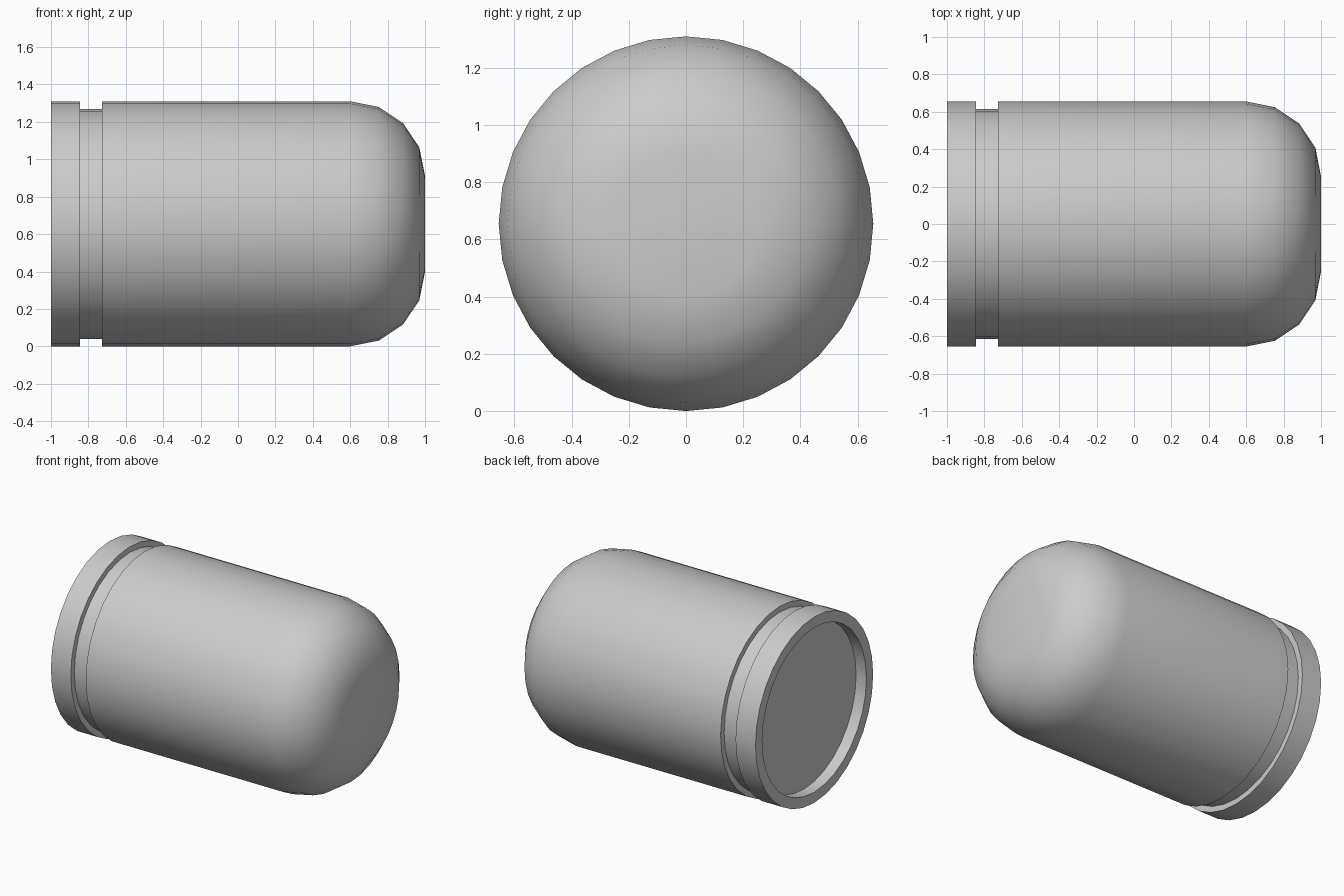
import bpy, bmesh, math

if "Cube" in bpy.data.objects:
    bpy.data.objects.remove(bpy.data.objects["Cube"])

SIDES = 32
R = 0.655          # outer radius, also the height of the axis
ROUND = 0.40       # radius of the rounded nose edge

# Profile (x, radius): recessed back, rim, groove, body, rounded nose, flat tip
profile = [(-0.92, 0), (-0.92, 0.58), (-1, 0.58), (-1, R), (-0.845, R),
           (-0.845, 0.615), (-0.728, 0.615), (-0.728, R)]
for i in range(5):
    a = math.radians(22.5 * i)
    profile.append((1 - ROUND + ROUND * math.sin(a), R - ROUND + ROUND * math.cos(a)))
profile.append((1, 0))

# Revolve the profile around the x axis
bm = bmesh.new()
verts = [bm.verts.new((x, 0, r)) for x, r in profile]
edges = [bm.edges.new(pair) for pair in zip(verts, verts[1:])]
bmesh.ops.spin(bm, geom=verts + edges, cent=(0, 0, 0), axis=(1, 0, 0),
               angle=2 * math.pi, steps=SIDES, use_duplicate=False)
bmesh.ops.remove_doubles(bm, verts=bm.verts, dist=1e-4)
bmesh.ops.recalc_face_normals(bm, faces=bm.faces)

mesh = bpy.data.meshes.new("capsule_shell")
bm.to_mesh(mesh)
bm.free()
shell = bpy.data.objects.new("capsule_shell", mesh)
bpy.context.collection.objects.link(shell)
shell.location.z = R

# Smooth shading with crisp groove and rim edges
bpy.context.view_layer.objects.active = shell
shell.select_set(True)
bpy.ops.object.shade_smooth_by_angle(angle=math.radians(30))
